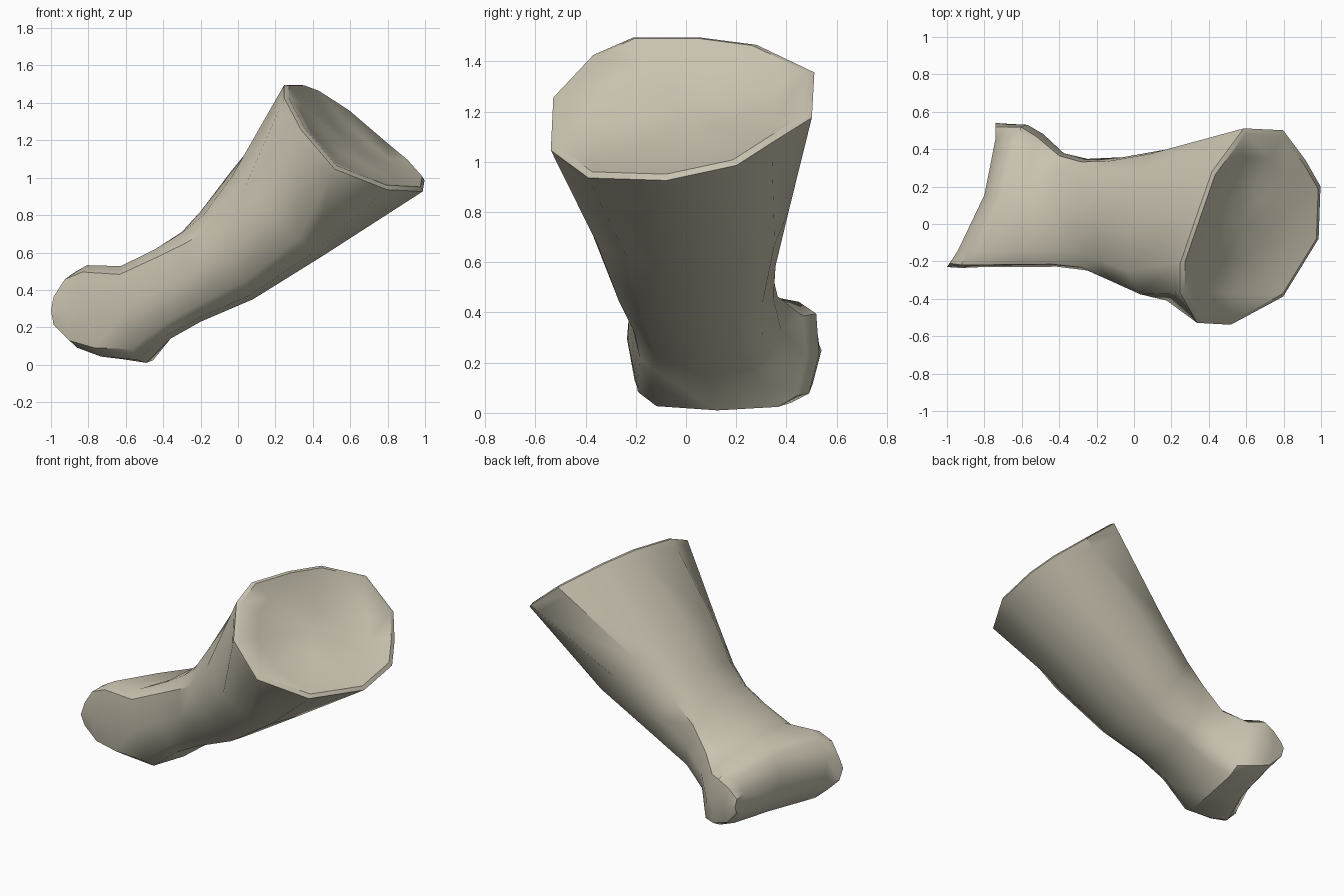
import bpy
import bmesh
from math import cos, sin, radians, copysign
from mathutils import Vector

default_cube = bpy.data.objects.get("Cube")
if default_cube:
    bpy.data.objects.remove(default_cube, do_unlink=True)

SIDES = 12

# Outline of the wide joint socket, starting at the back and going over the top
socket_rim = [
    (.80, .50, 1.18), (.59, .51, 1.36), (.42, .28, 1.47), (.34, .05, 1.5),
    (.25, -.21, 1.5), (.25, -.37, 1.43), (.34, -.53, 1.26), (.52, -.54, 1.05),
    (.80, -.39, .94), (.99, -.08, .93), (1., .20, .99), (.92, .34, 1.08),
]

# Sections from shaft to knuckle: top (x, z), bottom (x, z), y range,
# sideways skew (x, top z), squareness, groove depth, narrowing underneath
sections = [
    ((-.04, 1.03), (.45, .58), (-.42, .42), (.03, 0), .75, 0, .1),
    ((-.20, .82), (.08, .35), (-.33, .37), (0, 0), .7, 0, .15),
    ((-.30, .71), (-.20, .23), (-.26, .36), (0, -.03), .62, 0, .15),
    ((-.43, .59), (-.36, .14), (-.24, .39), (.02, -.07), .55, 0, .15),
    ((-.59, .50), (-.50, .01), (-.24, .49), (.06, -.06), .45, .01, .1),
    ((-.73, .50), (-.65, .03), (-.24, .54), (.12, -.06), .38, .03, .1),
    ((-.81, .45), (-.78, .08), (-.24, .54), (.13, -.06), .38, .05, .05),
    ((-.87, .35), (-.87, .19), (-.23, .54), (.13, -.04), .38, .07, 0),
]


def rounded(value, power):
    return copysign(abs(value) ** power, value)


def section_points(top, bottom, span, skew, power, groove, taper):
    """Rounded box section between a top and a bottom point."""
    points = []
    middle, half = (span[0] + span[1]) / 2, (span[1] - span[0]) / 2
    for i in range(SIDES):
        angle = radians(360 * i / SIDES)
        across = rounded(cos(angle), power)
        height = (rounded(sin(angle), power) + 1) / 2
        x = bottom[0] + (top[0] - bottom[0]) * height
        z = bottom[1] + (top[1] - bottom[1]) * height
        x += skew[0] * across + groove * (1 - across * across)
        z += skew[1] * across * height
        y = middle + half * across * (1 - taper * (1 - height) ** 2)
        points.append(Vector((x, y, z)))
    return points


def bridge(bm, first, second):
    for i in range(SIDES):
        j = (i + 1) % SIDES
        bm.faces.new((first[i], first[j], second[j], second[i]))


# Socket: bevelled rim around a shallow dish
rim = [Vector(p) for p in socket_rim]
centre = sum(rim, Vector()) / SIDES
axis = Vector((.56, -.28, .78))


def rim_loop(scale, depth):
    return [centre + (p - centre) * scale - axis * depth for p in rim]


loops = [rim_loop(.35, .045), rim_loop(.7, .03), rim_loop(.95, -.008), rim_loop(1, .005)]

# Collar just under the rim
first_section = section_points(*sections[0])
loops.append([p.lerp(q, .1) for p, q in zip(loops[-1], first_section)])
loops += [section_points(*s) for s in sections]

bm = bmesh.new()
rings = [[bm.verts.new(p) for p in loop] for loop in loops]
for first, second in zip(rings, rings[1:]):
    bridge(bm, first, second)

# Close the dish centre
dish_centre = bm.verts.new(centre - axis * .05)
for i in range(SIDES):
    bm.faces.new((rings[0][(i + 1) % SIDES], rings[0][i], dish_centre))

# Close the knuckle tip with strips between its upper and lower edges
tip = rings[-1]
for i in range(1, SIDES // 2 - 1):
    bm.faces.new((tip[i], tip[i + 1], tip[SIDES - i - 1], tip[SIDES - i]))
bm.faces.new((tip[0], tip[1], tip[-1]))
half_way = SIDES // 2
bm.faces.new((tip[half_way - 1], tip[half_way], tip[half_way + 1]))
bmesh.ops.recalc_face_normals(bm, faces=bm.faces)

mesh = bpy.data.meshes.new("finger_bone")
bm.to_mesh(mesh)
bm.free()
bone = bpy.data.objects.new("finger_bone", mesh)
bpy.context.collection.objects.link(bone)

# Pale bone colour
colour = (.58, .54, .43, 1)
material = bpy.data.materials.new("pale_bone")
material.use_nodes = True
material.diffuse_color = colour
shader = next(n for n in material.node_tree.nodes if n.type == "BSDF_PRINCIPLED")
shader.inputs["Base Color"].default_value = colour
shader.inputs["Roughness"].default_value = .8
mesh.materials.append(material)

# Soft shading with crisp rim and knuckle edges
bpy.ops.object.select_all(action="DESELECT")
bone.select_set(True)
bpy.context.view_layer.objects.active = bone
bpy.ops.object.shade_smooth_by_angle(angle=radians(42))
